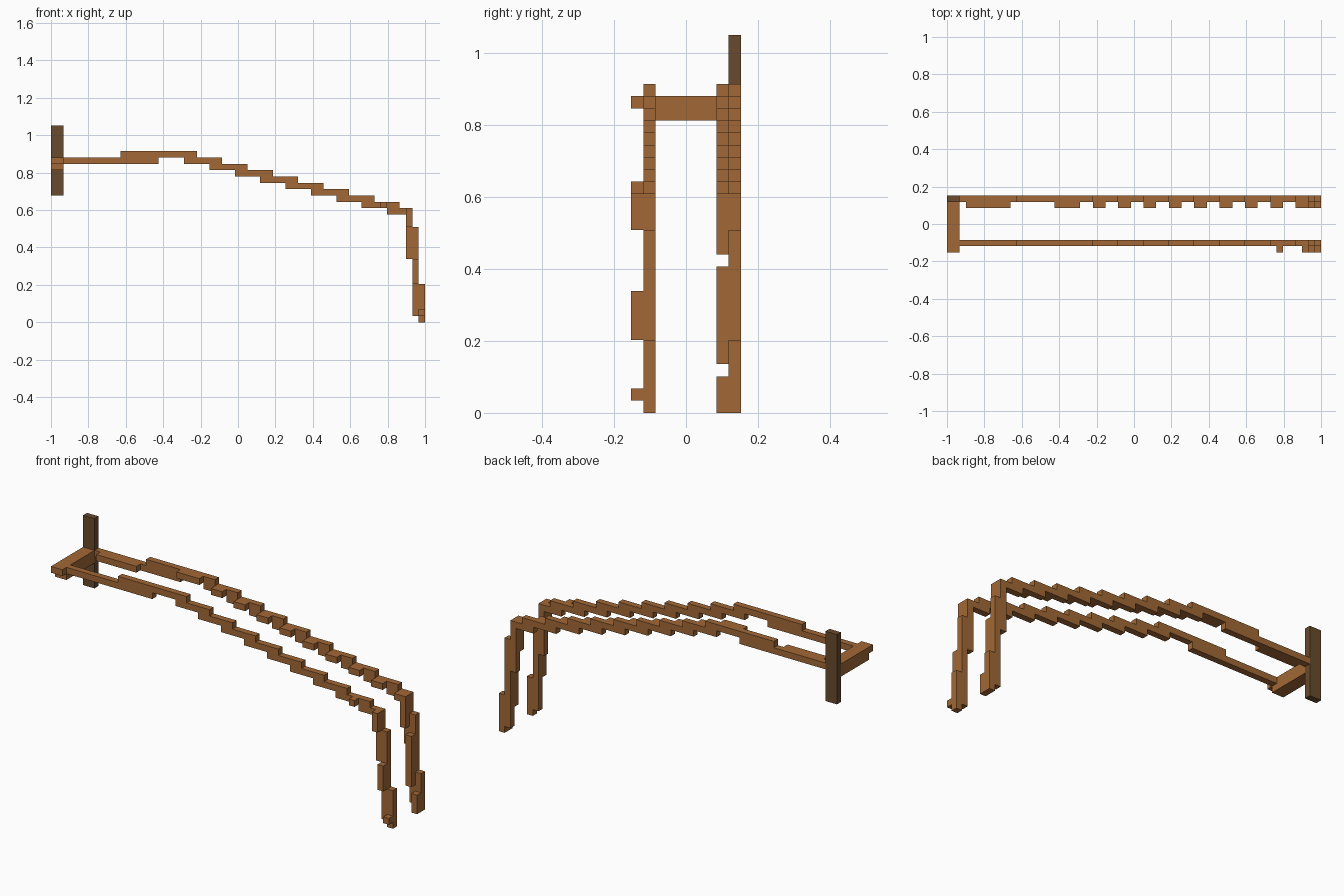
import bpy
import bmesh
from mathutils import Matrix, Vector

default = bpy.data.objects.get("Cube")
if default:
    bpy.data.objects.remove(default, do_unlink=True)

# Grid unit: the model is 59 cells long and 9 cells deep
U = 2 / 59
ORIGIN = Vector((-1, -4.5 * U, 0))


def material(name, color):
    mat = bpy.data.materials.new(name)
    mat.use_nodes = True
    mat.diffuse_color = color
    mat.node_tree.nodes["Principled BSDF"].inputs["Base Color"].default_value = color
    return mat


wood = material("brown wood", (0.36, 0.14, 0.037, 1))
dark_wood = material("dark wood", (0.14, 0.07, 0.026, 1))


def blocks(name, boxes, mat):
    """One object made of boxes given as (x range, y range, z range) in cells."""
    bm = bmesh.new()
    for ranges in boxes:
        low = Vector([r[0] for r in ranges])
        high = Vector([r[1] for r in ranges])
        place = Matrix.Translation(ORIGIN + (low + high) / 2 * U)
        scale = Matrix.Diagonal((*((high - low) * U), 1))
        bmesh.ops.create_cube(bm, size=1, matrix=place @ scale)
    mesh = bpy.data.meshes.new(name)
    bm.to_mesh(mesh)
    bm.free()
    mesh.materials.append(mat)
    obj = bpy.data.objects.new(name, mesh)
    bpy.context.collection.objects.link(obj)
    return obj


# End post and crossbar
blocks("end_post", [((0, 2), (8, 9), (20, 31))], dark_wood)
blocks("crossbar", [((0, 2), (0, 8), (25, 26)),
                    ((0, 2), (1, 8), (24, 25))], wood)

# Stepped slabs shared by both rails: (x range, bottom z)
steps = [((2, 17), 25), ((11, 23), 26)]
steps += [((21 + 4 * i, 27 + 4 * i), 25 - i) for i in range(8)]
steps += [((53, 56), 17)]
# Leg columns: (x, z range)
columns = [(56, (10, 18)), (57, (1, 15)), (58, (0, 6))]

for side, row in (("front", (1, 2)), ("back", (8, 9))):
    blocks(side + "_rail", [(x, row, (z, z + 1)) for x, z in steps], wood)
    blocks(side + "_leg", [((x, x + 1), row, z) for x, z in columns], wood)

# Thickening blocks on the back rail, between the step overlaps
inner = (7, 8)
pads = [((3, 10), 25), ((17, 21), 26), ((55, 56), 17)]
pads += [((23 + 4 * i, 25 + 4 * i), 25 - i) for i in range(8)]
blocks("back_rail_pads", [(x, inner, (z, z + 1)) for x, z in pads], wood)
blocks("back_leg_pads", [((x, x + 1), inner, z) for x, z in
                         ((56, (13, 18)), (57, (4, 12)), (58, (0, 3)))], wood)

# Thickening blocks on the front rail and leg
outer = (0, 1)
blocks("front_rail_pad", [((52, 53), outer, (18, 19))], wood)
blocks("front_leg_pads", [((x, x + 1), outer, z) for x, z in
                          ((56, (15, 18)), (57, (6, 10)), (58, (1, 2)))], wood)
